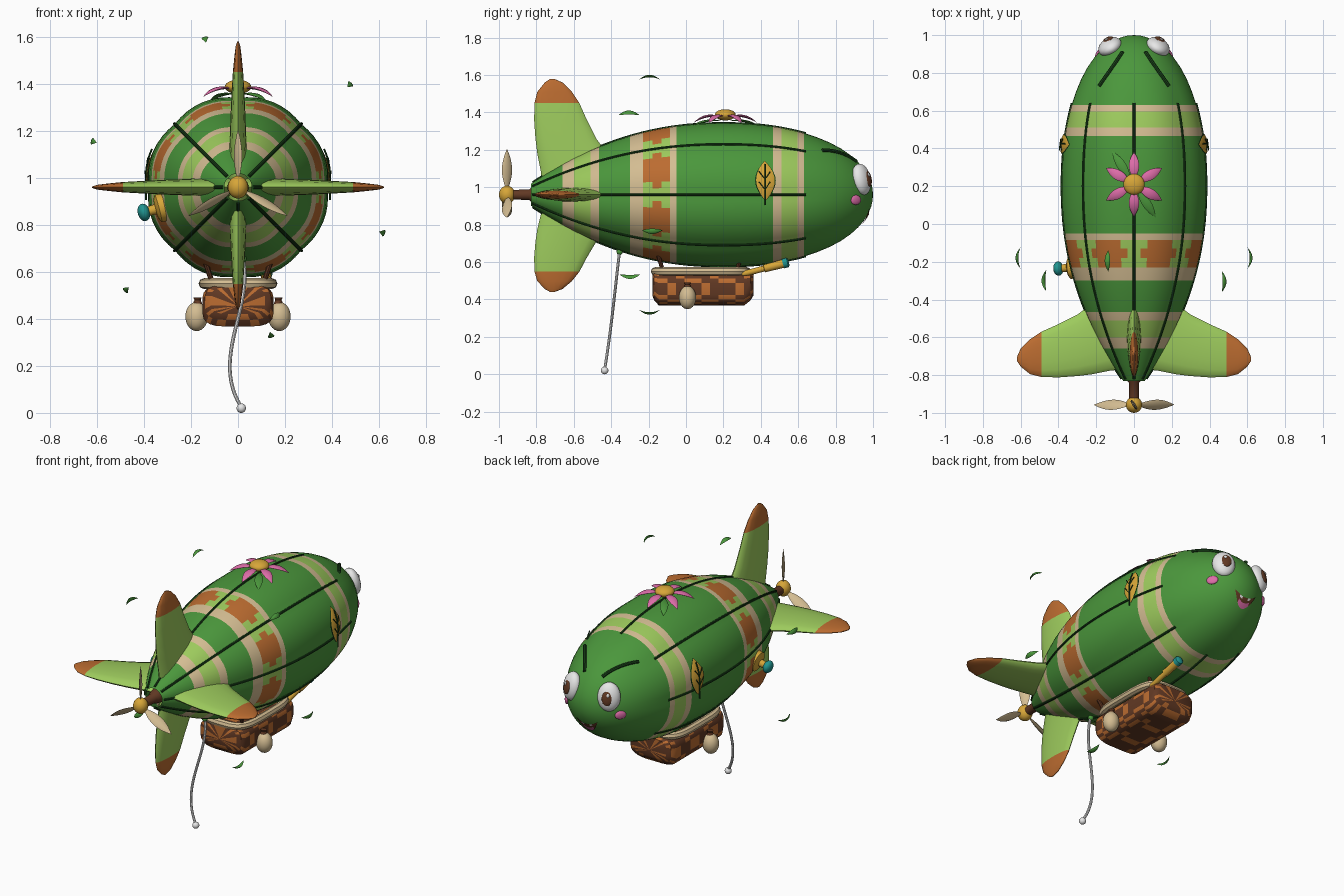
import bpy, bmesh
from math import sin, cos, pi, radians, sqrt, degrees
from mathutils import Vector as V, Euler

if "Cube" in bpy.data.objects:
    bpy.data.objects.remove(bpy.data.objects["Cube"])


def mat(name, *rgb):
    m = bpy.data.materials.new(name)
    m.use_nodes = True
    m.diffuse_color = (*rgb, 1)
    m.node_tree.nodes["Principled BSDF"].inputs["Base Color"].default_value = (*rgb, 1)
    return m


green = mat("leaf green", .07, .31, .045)
lime = mat("light green", .34, .6, .11)
dark = mat("dark green", .01, .055, .01)
tan = mat("tan", .66, .51, .29)
orange = mat("burnt orange", .5, .15, .03)
brown = mat("brown", .12, .04, .017)
yellow = mat("golden yellow", .68, .38, .04)
pink = mat("pink", .72, .15, .39)
white = mat("off white", .8, .8, .8)
teal = mat("teal", .015, .3, .28)

ZC = .96      # height of the hull axis
RMAX = .385


def smooth():
    bpy.ops.object.shade_smooth_by_angle(angle=radians(40))


def loft(name, rings, mats, rule=None, closed=True, caps=True):
    """Skin a list of point rings; rule(row, column, centre) picks the material."""
    bm = bmesh.new()
    rows = [[bm.verts.new(p) for p in ring] for ring in rings]
    n = len(rings[0])
    for i in range(len(rows) - 1):
        for j in range(n if closed else n - 1):
            k = (j + 1) % n
            f = bm.faces.new((rows[i][j], rows[i][k], rows[i + 1][k], rows[i + 1][j]))
            f.material_index = rule(i, j, f.calc_center_median()) if rule else 0
    if closed and caps:
        bm.faces.new(rows[0])
        bm.faces.new(rows[-1]).material_index = len(mats) - 1
    bmesh.ops.remove_doubles(bm, verts=bm.verts, dist=.0003)
    bmesh.ops.recalc_face_normals(bm, faces=bm.faces)
    me = bpy.data.meshes.new(name)
    bm.to_mesh(me)
    bm.free()
    for m in mats:
        me.materials.append(m)
    ob = bpy.data.objects.new(name, me)
    bpy.context.collection.objects.link(ob)
    bpy.ops.object.select_all(action='DESELECT')
    ob.select_set(True)
    bpy.context.view_layer.objects.active = ob
    smooth()
    return ob


def lathe(name, origin, axis, profile, m, n=20):
    """Turn (distance, radius) pairs about an axis."""
    o, d = V(origin), V(axis).normalized()
    u = d.orthogonal().normalized()
    w = d.cross(u)
    ring = lambda s, r: [o + d * s + (u * cos(2 * pi * k / n) + w * sin(2 * pi * k / n)) * r for k in range(n)]
    return loft(name, [ring(s, r) for s, r in profile], [m])


def ball(name, loc, size, m, rot=(0, 0, 0)):
    bpy.ops.mesh.primitive_uv_sphere_add(segments=24, ring_count=14, radius=1, location=loc, rotation=rot)
    ob = bpy.context.object
    ob.name, ob.scale = name, size
    ob.data.materials.append(m)
    smooth()
    return ob


def tube(name, pts, r, m, cyclic=False):
    cu = bpy.data.curves.new(name, 'CURVE')
    cu.dimensions, cu.bevel_depth, cu.bevel_resolution, cu.use_fill_caps = '3D', r, 2, True
    sp = cu.splines.new('POLY')
    sp.points.add(len(pts) - 1)
    for p, q in zip(sp.points, pts):
        p.co = (*q, 1)
    sp.use_cyclic_u = cyclic
    cu.materials.append(m)
    ob = bpy.data.objects.new(name, cu)
    bpy.context.collection.objects.link(ob)
    bpy.ops.object.select_all(action='DESELECT')
    ob.select_set(True)
    bpy.context.view_layer.objects.active = ob
    bpy.ops.object.convert(target='MESH')
    smooth()


def leaf(name, start, end, normal, width, thick, bend, m):
    """Pointed blade from start to end, bowed along the normal."""
    a, b = V(start), V(end)
    d = (b - a).normalized()
    n = (V(normal) - d * d.dot(V(normal))).normalized()
    s = d.cross(n)
    rings = []
    for i in range(11):
        t = i / 10
        w = max(sin(pi * t), .01) ** .9
        c = a.lerp(b, t) + n * bend * 4 * t * (1 - t)
        rings.append([c + (s * width * cos(k * pi / 4) + n * thick * sin(k * pi / 4)) * w for k in range(8)])
    return loft(name, rings, [m])


# Hull shape: blunt nose at +y, tapered tail at -y, eight shallow gores
def radius(y):
    if y > .2:
        return RMAX * sqrt(max(0, 1 - ((y - .2) / .8) ** 2.2))
    return RMAX * (1 - .85 * ((.2 - y) / 1.03) ** 2.15)


def surf(y, a, off=0):
    gore = min(1, max(0, (.85 - y) / .3))
    r = radius(y) * (1 + gore * (.03 * abs(sin(4 * a)) - .012)) + off
    return V((r * sin(a), y, ZC + r * cos(a)))


def normal(y, a):
    e = .01
    return (surf(y, a + e) - surf(y, a - e)).cross(surf(y - e, a) - surf(y + e, a)).normalized() * -1


def nose(x, z, off=0):
    r = sqrt(x * x + (z - ZC) ** 2) / RMAX
    return V((x, .2 + .8 * (1 - r * r) ** (1 / 2.2) + off, z))


BANDS = [(-.66, -.6, 2), (-.6, -.51, 1), (-.51, -.465, 2), (-.3, -.23, 2), (-.23, -.085, 1),
         (-.085, -.05, 2), (.465, .51, 2), (.51, .595, 1), (.595, .63, 2)]
YS = sorted({e for b in BANDS for e in b[:2]} | {-.83, -.8, -.74, -.38, -.18, -.13, .03, .12, .2, .3, .4,
            .7, .77, .83, .88, .92, .95, .975, .99, .997, 1})
SEG = 64


def hull_rule(i, j, c):
    idx = next((k for lo, hi, k in BANDS if lo < c.y < hi), 0)
    if -.23 < c.y < -.085:
        d = abs((degrees(2 * pi * (j + .5) / SEG) % 45) - 22.5)
        if d < (16 if -.18 < c.y < -.13 else 9):
            idx = 3
    return idx


loft("hull", [[surf(y, 2 * pi * k / SEG) for k in range(SEG)] for y in YS],
     [green, lime, tan, orange], hull_rule, caps=False)
for k in range(8):
    tube("hull_rib", [surf(-.82 + 1.46 * i / 30, k * pi / 4, .001) for i in range(31)], .007, dark)

# Tail fins with orange tips
FIN = [(.02, -.77, -.36, .04), (.12, -.775, -.37, .04), (.22, -.795, -.42, .035), (.3, -.805, -.48, .032),
       (.4, -.812, -.53, .027), (.49, -.81, -.57, .022), (.55, -.795, -.61, .016), (.6, -.755, -.66, .01),
       (.62, -.725, -.705, .003)]
for name, a, s in (("top_fin", 0, 1), ("left_fin", pi / 2, 1), ("bottom_fin", pi, .84), ("right_fin", -pi / 2, 1)):
    u, w = V((sin(a), 0, cos(a))), V((cos(a), 0, -sin(a)))
    loft(name, [[V((0, (lo + hi) / 2 + (hi - lo) / 2 * cos(k * pi / 8), ZC)) + u * r * s + w * th * sin(k * pi / 8)
                 for k in range(16)] for r, lo, hi, th in FIN], [lime, orange], lambda i, j, c: int(i > 4))

# Propeller
lathe("propeller_shaft", (0, -.8, ZC), (0, -1, 0), [(-.02, .045), (.03, .036), (.04, .028), (.14, .026)], brown)
ball("propeller_hub", (0, -.957, ZC), (.043, .043, .048), yellow)
for k in range(3):
    a = 2 * pi * k / 3
    u, w = V((sin(a), 0, cos(a))), V((cos(a), 0, -sin(a)))
    hub = V((0, -.957, ZC))
    leaf("propeller_blade", hub + u * .02, hub + u * .245, w * .8 + V((0, .5, 0)), .032, .009, 0, tan)

# Face
for s, side in ((1, "left"), (-1, "right")):
    rot = Euler((.2, 0, -.5 * s))
    c = V((.127 * s, .938, 1.042))
    at = lambda x, y, z: c + rot.to_matrix() @ V((x * s, y, z))
    ball(side + "_eye", c, (.066, .045, .085), white, rot)
    ball(side + "_pupil", at(-.008, .037, -.004), (.03, .013, .042), brown, rot)
    ball(side + "_eye_glint", at(-.002, .048, .016), (.009, .005, .011), white, rot)
    tube(side + "_eyebrow", [surf(.73 + .18 * t / 8, s * radians(38 - 19 * t / 8), .004) for t in range(9)], .01, dark)
    p = nose(.185 * s, .932)
    ball(side + "_cheek", p, (.034, .012, .026), pink, (0, 0, -.95 * s))
MOUTH = .075
mouth = []
for i in range(17):
    q = (i / 8 - 1)
    hi, lo = .855 + .03 * q * q, .8 + .085 * q * q
    mouth.append([nose(q * MOUTH, lo + (hi - lo) * j / 8, .006) for j in range(9)])
loft("mouth", mouth, [brown, pink, white],
     lambda i, j, c: 1 if j < 4 and 3 < i < 12 else 2 if j > 5 and i in (4, 5, 10, 11) else 0, closed=False)

# Leaf emblems on the flanks
for s, side in ((1, "left"), (-1, "right")):
    lo, hi = surf(.425, s * radians(95), .006), surf(.42, s * radians(62), .006)
    mid = normal(.42, s * radians(78))
    mid *= 1 if mid.x * s > 0 else -1
    leaf(side + "_emblem_border", lo, hi, mid, .056, .006, .016, dark)
    leaf(side + "_emblem_leaf", lo + mid * .004, hi + mid * .004, mid, .05, .007, .016, yellow)
    vein = lambda y, d: surf(y, s * radians(d), .021)
    tube(side + "_emblem_vein", [vein(.424, 98 - 4 * k) for k in range(9)], .004, dark)
    for d in (86, 78):
        tube(side + "_emblem_branch", [vein(.39, d - 6), vein(.423, d), vein(.45, d - 6)], .003, dark)

# Flower on the back
F = V((0, .21, 1.375))
ball("flower_centre", F + V((0, 0, .012)), (.056, .056, .03), yellow)
for k in range(6):
    d = V((cos(pi / 6 + k * pi / 3), sin(pi / 6 + k * pi / 3), 0))
    leaf("flower_petal", F + d * .02, F + d * .17 + V((0, 0, -.03)), (0, 0, 1), .027, .007, .02, pink)
for k in (1, -1):
    d = V((.55 * k, -.83 * k, 0))
    leaf("flower_leaf", F + d * .03 + V((0, 0, -.02)), F + d * .21 + V((0, 0, -.045)), (0, 0, 1), .024, .006, .012, green)


# Woven basket, lofted from end to end
def section(y, w, lo, hi, n=24):
    p = lambda v: abs(v) ** .5 * (1 if v > 0 else -1)
    return [V((w * p(cos(2 * pi * (k + .5) / n)), y, (lo + hi) / 2 + (hi - lo) / 2 * p(sin(2 * pi * (k + .5) / n))))
            for k in range(n)]


body = [section(-.145 + .455 * i / 10, .152, .367, .545) for i in range(11)]
ends = lambda y, y2: [section(y, .0001, .455, .4551), section(y, .115, .42, .535), section(y2, .14, .395, .545)]
loft("basket", ends(-.18, -.17) + body + ends(.36, .345)[::-1], [brown, orange],
     lambda i, j, c: int((i // 2 + j) % 2 and (i + j // 2) % 4 != 0), caps=False)
rim = []
for k in range(40):
    a = 2 * pi * k / 40
    p = lambda v, e: abs(v) ** e * (1 if v > 0 else -1)
    rim.append((.145 * p(cos(a), .5), .08 + .245 * p(sin(a), .5), .55))
tube("basket_rim", rim, .023, tan, True)
for s, side in ((1, "left"), (-1, "right")):
    for y, lean in ((-.12, -.035), (.27, .03)):
        tube(side + "_basket_strut", [(.105 * s, y, .54), (.145 * s, y + lean, .66)], .011, brown)
    ball(side + "_sandbag", (.176 * s, .008, .41), (.048, .046, .062), tan)
    lathe(side + "_sandbag_tie", (.172 * s, .008, .46), (0, 0, 1), [(0, .022), (.02, .014), (.03, .018)], brown, 12)

# Telescope
scope = V((.12, .3, .535))
aim = (0, .97, .25)
lathe("telescope", scope, aim, [(0, .016), (.12, .016), (.122, .021), (.235, .023)], yellow)
lathe("telescope_lens", scope, aim, [(.225, .026), (.25, .026), (.258, .016)], teal)

# Side horn
a = radians(-105)
out = V((sin(a), -.08, cos(a)))
base = surf(-.23, a)
lathe("horn_flange", base, out, [(-.03, .062), (.012, .06), (.02, .045), (.024, .022), (.06, .02)], yellow)
q = V((0, 0, 1)).rotation_difference(out).to_euler()
ball("horn_knob", base + out * .075, (.038, .038, .026), teal, q)

# Hanging rope
def bez(t):
    xs, ys = (.02, .07, -.12, .014), (-.355, -.38, -.4, -.435)
    w = ((1 - t) ** 3, 3 * t * (1 - t) ** 2, 3 * t * t * (1 - t), t ** 3)
    return (sum(i * j for i, j in zip(w, xs)), sum(i * j for i, j in zip(w, ys)), .66 - .635 * t)


tube("rope", [bez(i / 24) for i in range(25)], .008, white)
ball("rope_weight", (.014, -.435, .02), (.02, .02, .02), white)
ball("rope_anchor", (.02, -.355, .655), (.016, .016, .018), green)

# Ring of drifting leaves
for k, y in enumerate((-.305, -.195, -.18, -.3, -.195, -.18)):
    a = radians(42.5 + 60 * k)
    u = V((cos(a), 0, sin(a)))
    c = V((0, y, ZC)) + u * .63
    leaf("drifting_leaf", c + V((0, -.056, 0)), c + V((0, .056, 0)), u, .015, .006, .02, green)
